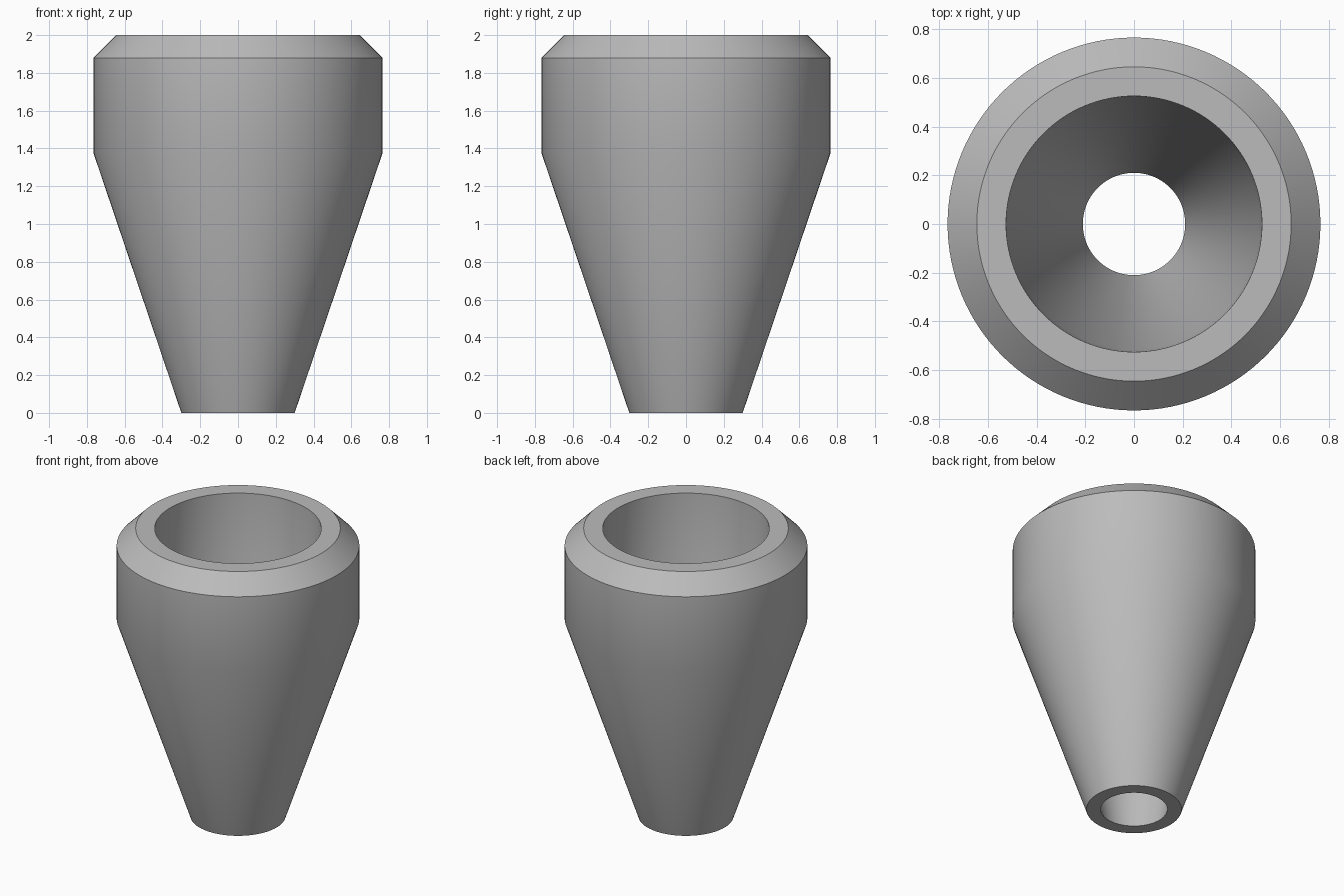
import bpy
import bmesh
import math

SIDES = 128

default = bpy.data.objects.get("Cube")
if default:
    bpy.data.objects.remove(default, do_unlink=True)

# Single grey finish
grey = bpy.data.materials.new("plain grey")
grey.use_nodes = True
colour = (0.5, 0.5, 0.5, 1)
grey.diffuse_color = colour
grey.node_tree.nodes["Principled BSDF"].inputs["Base Color"].default_value = colour

# Closed wall profile (radius, height): outside going up, then the bore going down
profile = [
    (0.30, 0.0), (0.765, 1.375), (0.765, 1.88), (0.645, 2.0),
    (0.525, 2.0), (0.515, 1.57), (0.21, 0.0),
]


def lathe(name, points, material):
    """Revolve a closed profile about z."""
    bm = bmesh.new()
    rings = []
    for i in range(SIDES):
        a = math.tau * i / SIDES
        rings.append([bm.verts.new((r * math.cos(a), r * math.sin(a), z))
                      for r, z in points])
    for i in range(SIDES):
        here, after = rings[i], rings[(i + 1) % SIDES]
        for j in range(len(points)):
            k = (j + 1) % len(points)
            bm.faces.new((here[j], after[j], after[k], here[k]))
    bmesh.ops.recalc_face_normals(bm, faces=bm.faces)
    mesh = bpy.data.meshes.new(name)
    bm.to_mesh(mesh)
    bm.free()
    mesh.materials.append(material)
    obj = bpy.data.objects.new(name, mesh)
    bpy.context.collection.objects.link(obj)
    return obj


# Tapered hollow body with a chamfered rim
body = lathe("tapered_sleeve", profile, grey)
bpy.ops.object.select_all(action="DESELECT")
body.select_set(True)
bpy.context.view_layer.objects.active = body
bpy.ops.object.shade_smooth_by_angle(angle=math.radians(30))
